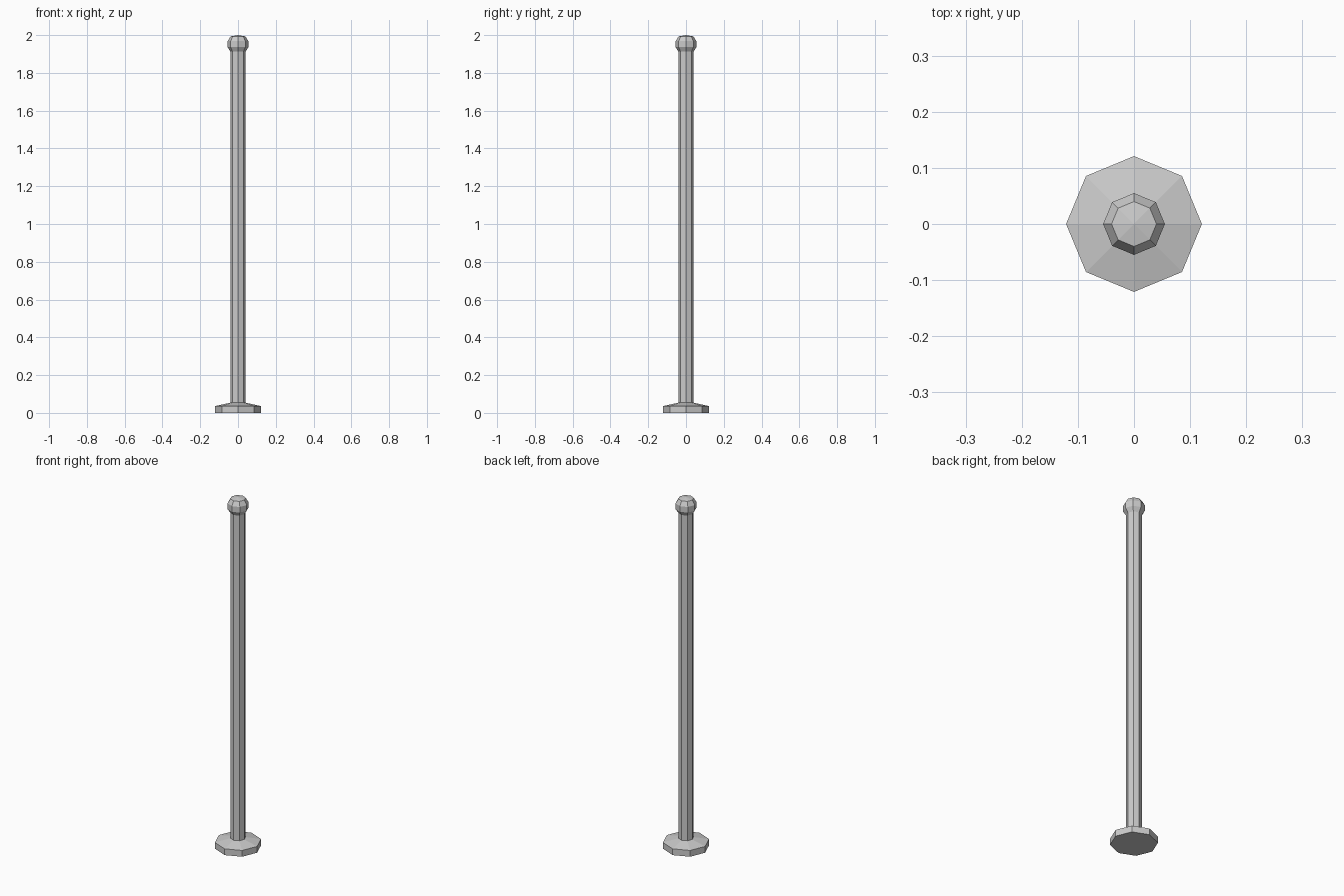
import bpy, bmesh, math

if "Cube" in bpy.data.objects:
    bpy.data.objects.remove(bpy.data.objects["Cube"])

SIDES = 8

def lathe(name, profile):
    """Octagonal solid from (radius, z) pairs; radius 0 at the end makes an apex."""
    bm = bmesh.new()
    rings = []
    for r, z in profile:
        n = SIDES if r > 0 else 1
        rings.append([bm.verts.new((r * math.cos(2 * math.pi * i / SIDES),
                                    r * math.sin(2 * math.pi * i / SIDES), z))
                      for i in range(n)])
    for a, b in zip(rings, rings[1:]):
        for i in range(SIDES):
            j = (i + 1) % SIDES
            if len(b) == 1:
                bm.faces.new((a[i], a[j], b[0]))
            else:
                bm.faces.new((a[i], a[j], b[j], b[i]))
    bm.faces.new(rings[0][::-1])
    if len(rings[-1]) > 1:
        bm.faces.new(rings[-1])
    mesh = bpy.data.meshes.new(name)
    bm.to_mesh(mesh)
    bm.free()
    obj = bpy.data.objects.new(name, mesh)
    bpy.context.collection.objects.link(obj)
    return obj

# One continuous skin: base plate, sloped collar, shaft and rounded cap
base = [(0.121, 0.0), (0.121, 0.036)]
shaft = [(0.04, 0.054), (0.04, 1.912)]
cap = [(0.055, 1.936), (0.055, 1.968), (0.04, 1.993), (0, 2.0)]
lathe("post", base + shaft + cap)
